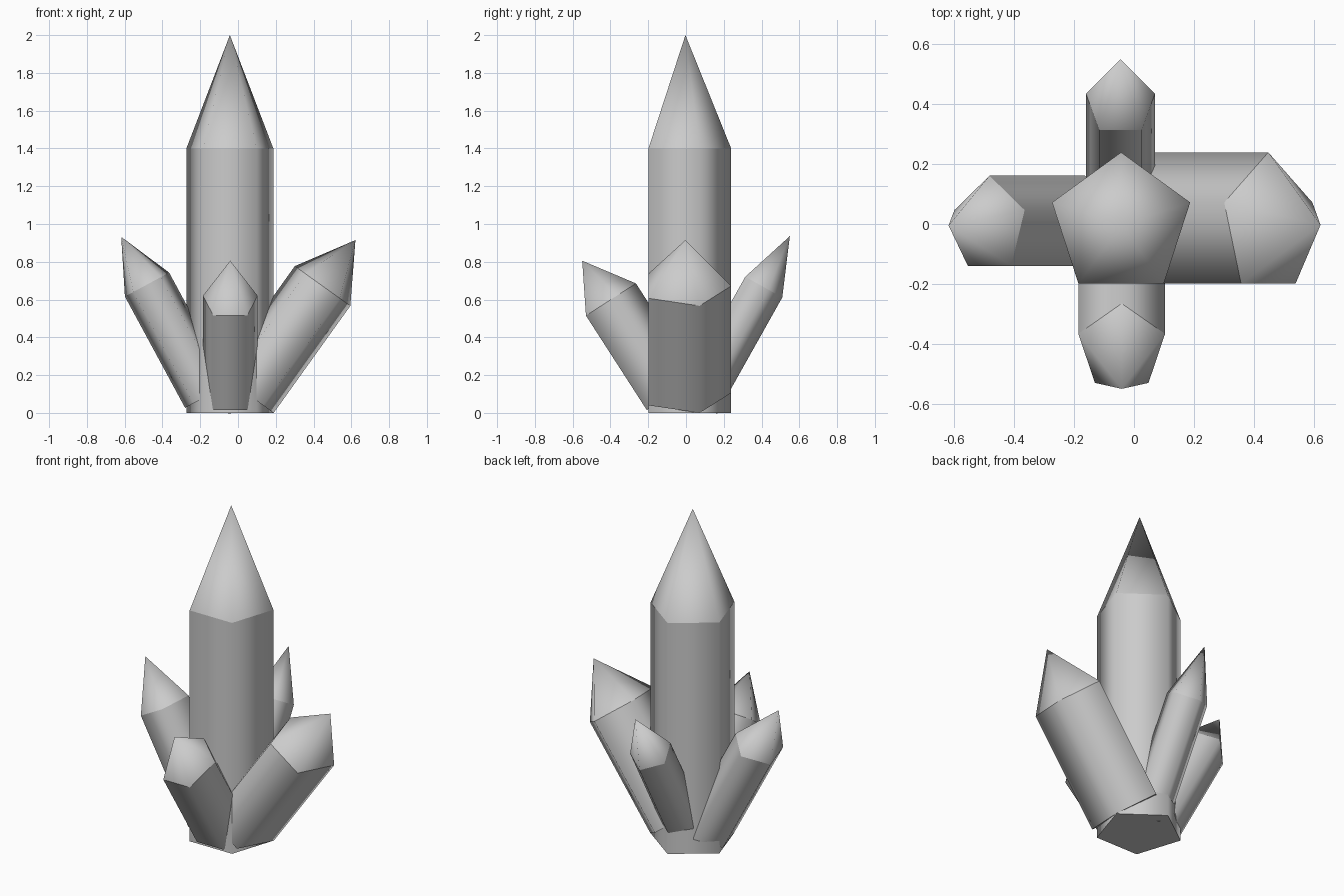
import bpy, bmesh, math
from mathutils import Matrix, Vector

if "Cube" in bpy.data.objects:
    bpy.data.objects.remove(bpy.data.objects["Cube"])


def crystal(name, base, rx, ry, body, tip, rot_x=0, rot_y=0):
    """Five-sided prism with a pointed cap, one corner facing +y, tilted about its base centre."""
    bm = bmesh.new()
    rings = []
    for z in (0, body):
        rings.append([bm.verts.new((rx * math.sin(i * math.tau / 5),
                                    ry * math.cos(i * math.tau / 5), z)) for i in range(5)])
    apex = bm.verts.new((0, 0, body + tip))
    low, high = rings
    bm.faces.new(low)
    for i in range(5):
        j = (i + 1) % 5
        bm.faces.new((low[j], low[i], high[i], high[j])).smooth = True
        bm.faces.new((high[j], high[i], apex)).smooth = True
    # sides and cap shade softly, the rims between them stay crisp
    for ring in rings:
        for i in range(5):
            bm.edges.get((ring[i], ring[(i + 1) % 5])).smooth = False
    bmesh.ops.recalc_face_normals(bm, faces=bm.faces)
    tilt = (Matrix.Rotation(math.radians(rot_x), 4, 'X')
            @ Matrix.Rotation(math.radians(rot_y), 4, 'Y'))
    bm.transform(Matrix.Translation(Vector(base)) @ tilt)
    mesh = bpy.data.meshes.new(name)
    bm.to_mesh(mesh)
    bm.free()
    obj = bpy.data.objects.new(name, mesh)
    bpy.context.collection.objects.link(obj)
    return obj


# Tall upright crystal in the middle
crystal("main_crystal", (-0.043, -0.003, 0), 0.242, 0.242, 1.4, 0.6)
# Four shorter crystals leaning outwards
crystal("right_crystal", (0.042, -0.003, 0.105), 0.19, 0.242, 0.697, 0.299, rot_y=35.6)
crystal("left_crystal", (-0.163, -0.005, 0.09), 0.14, 0.166, 0.67, 0.287, rot_y=-28.4)
crystal("front_crystal", (-0.041, -0.089, 0.091), 0.152, 0.174, 0.595, 0.255, rot_x=32.8)
crystal("back_crystal", (-0.045, 0.056, 0.056), 0.121, 0.124, 0.706, 0.303, rot_x=-29.3)
